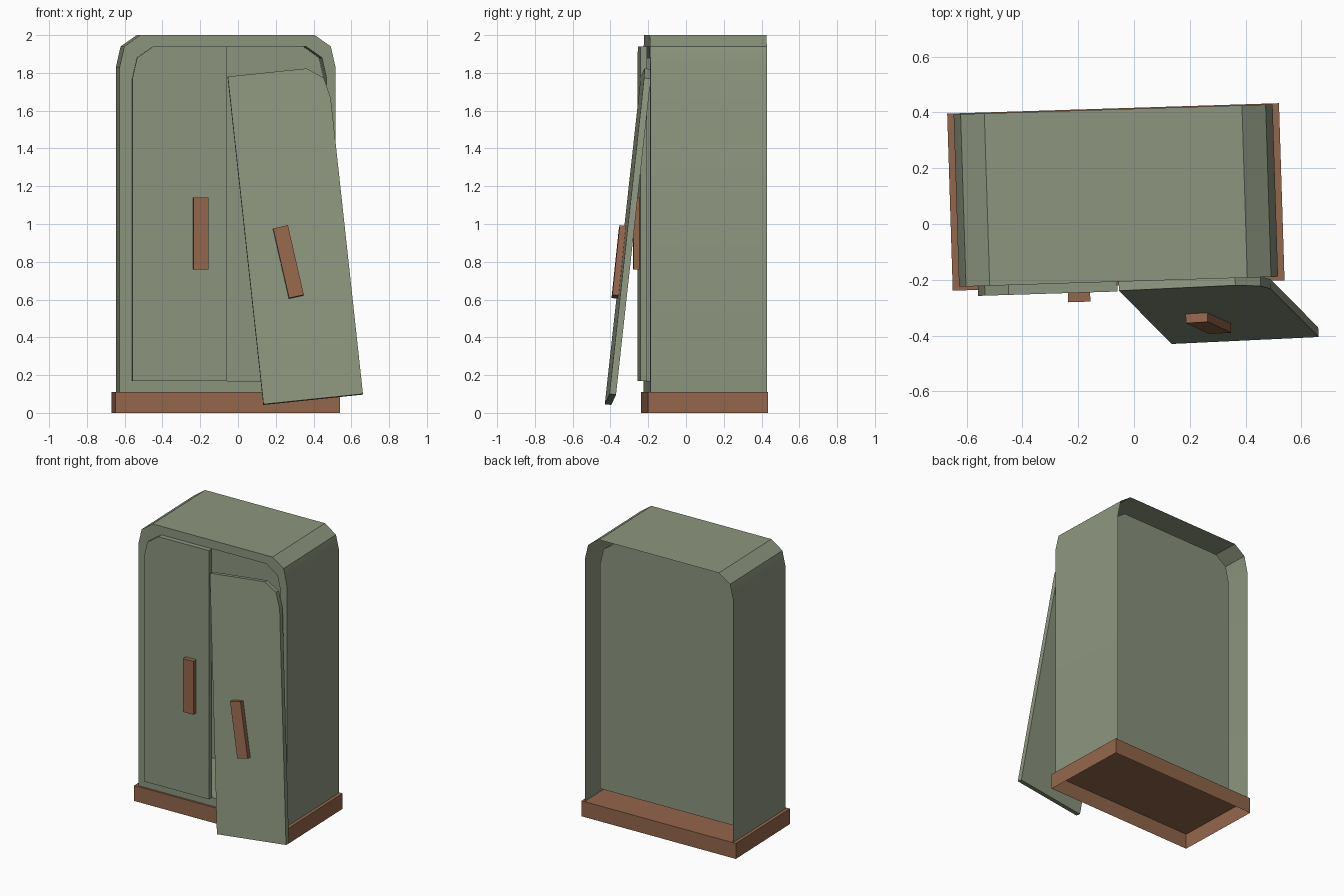
import bpy, bmesh
from math import radians
from mathutils import Matrix, Vector

if "Cube" in bpy.data.objects:
    bpy.data.objects.remove(bpy.data.objects["Cube"], do_unlink=True)


def material(name, rgb):
    m = bpy.data.materials.new(name)
    m.use_nodes = True
    m.diffuse_color = (*rgb, 1)
    m.node_tree.nodes["Principled BSDF"].inputs["Base Color"].default_value = (*rgb, 1)
    return m


GREEN = material("sage_green", (0.262, 0.301, 0.209))
BROWN = material("wood_brown", (0.296, 0.133, 0.072))

# The cabinet stands slightly turned on the floor
CABINET = Matrix.Translation((-0.065, 0.097, 0)) @ Matrix.Rotation(radians(1.8), 4, "Z")
FRONT, BACK = -0.304, 0.314
BASE_TOP = 0.11
THICK = 0.035


def finish(name, bm, mat, matrix):
    mesh = bpy.data.meshes.new(name)
    bm.to_mesh(mesh)
    bm.free()
    mesh.materials.append(mat)
    ob = bpy.data.objects.new(name, mesh)
    bpy.context.collection.objects.link(ob)
    ob.matrix_world = matrix
    bpy.ops.object.select_all(action="DESELECT")
    ob.select_set(True)
    bpy.context.view_layer.objects.active = ob
    bpy.ops.object.shade_smooth_by_angle(angle=radians(30))
    return ob


def corner(x, top, side):
    """Rounded top corner, listed from the side wall up to the flat top."""
    return [(x - side * dx, top - dz) for dx, dz in ((0, 0.17), (0.025, 0.06), (0.11, 0))]


def arch(x0, x1, z0, z1, left=True, right=True):
    """Outline clockwise from bottom left, with rounded or square top corners."""
    pts = [(x0, z0)]
    pts += corner(x0, z1, -1) if left else [(x0, z1)]
    pts += corner(x1, z1, 1)[::-1] if right else [(x1, z1)]
    return pts + [(x1, z0)]


def loop(bm, pts, y):
    return [bm.verts.new((x, y, z)) for x, z in pts]


def bridge(bm, a, b, closed=True):
    n = len(a)
    for i in range(n if closed else n - 1):
        j = (i + 1) % n
        bm.faces.new((a[i], a[j], b[j], b[i]))


def slab(name, pts, mat, matrix, y0, y1):
    bm = bmesh.new()
    a, b = loop(bm, pts, y0), loop(bm, pts, y1)
    bm.faces.new(a)
    bm.faces.new(b[::-1])
    bridge(bm, a, b)
    bmesh.ops.recalc_face_normals(bm, faces=bm.faces)
    return finish(name, bm, mat, matrix)


# Body: open-backed shell, front frame and deep recess
bm = bmesh.new()
outer = arch(-0.572, 0.572, BASE_TOP, 2.0)
inner = arch(-0.505, 0.525, 0.17, 1.94)
shell_back = loop(bm, outer, BACK)
shell_front = loop(bm, outer, FRONT)
rim = loop(bm, inner, FRONT)
recess = loop(bm, inner, BACK - 0.11)
bridge(bm, shell_back, shell_front, closed=False)
bridge(bm, shell_front, rim)
bridge(bm, rim, recess)
bm.faces.new(recess)
bmesh.ops.recalc_face_normals(bm, faces=bm.faces)
body = finish("cabinet_body", bm, GREEN, CABINET)
if body.data.polygons[-1].normal.y > 0:
    body.data.flip_normals()

# Plinth: box without a bottom
bm = bmesh.new()
bmesh.ops.create_cube(bm, size=1, matrix=Matrix.Translation((0, 0, BASE_TOP / 2))
                      @ Matrix.Diagonal((1.19, 0.635, BASE_TOP, 1)))
bmesh.ops.delete(bm, geom=[f for f in bm.faces if f.normal.z < -0.5], context="FACES_ONLY")
finish("plinth", bm, BROWN, CABINET)

# Closed door, in place
slab("closed_door", arch(-0.505, -0.005, 0.17, 1.94, right=False), GREEN, CABINET,
     FRONT - THICK, FRONT)

# Loose door, leaning against the front: axes from its lower edge and its long edge
x_axis = Vector((0.53, 0.025, 0.055)).normalized()
z_axis = Vector((-0.195, 0.19, 1.73))
z_axis = (z_axis - x_axis * z_axis.dot(x_axis)).normalized()
y_axis = z_axis.cross(x_axis)
LOOSE = Matrix((x_axis, y_axis, z_axis)).transposed().to_4x4()
LOOSE.translation = (0.135, -0.43, 0.046)
slab("loose_door", arch(0, 0.53, 0, 1.755, left=False), GREEN, LOOSE, 0, THICK)

# Handles
bar = [(-0.04, -0.19), (-0.04, 0.19), (0.04, 0.19), (0.04, -0.19)]
slab("closed_door_handle", bar, BROWN,
     CABINET @ Matrix.Translation((-0.143, FRONT - THICK, 0.95)), -0.033, 0)
slab("loose_door_handle", bar, BROWN,
     LOOSE @ Matrix.Translation((0.212, 0, 0.738)) @ Matrix.Rotation(radians(-6.6), 4, "Y"),
     -0.033, 0)
